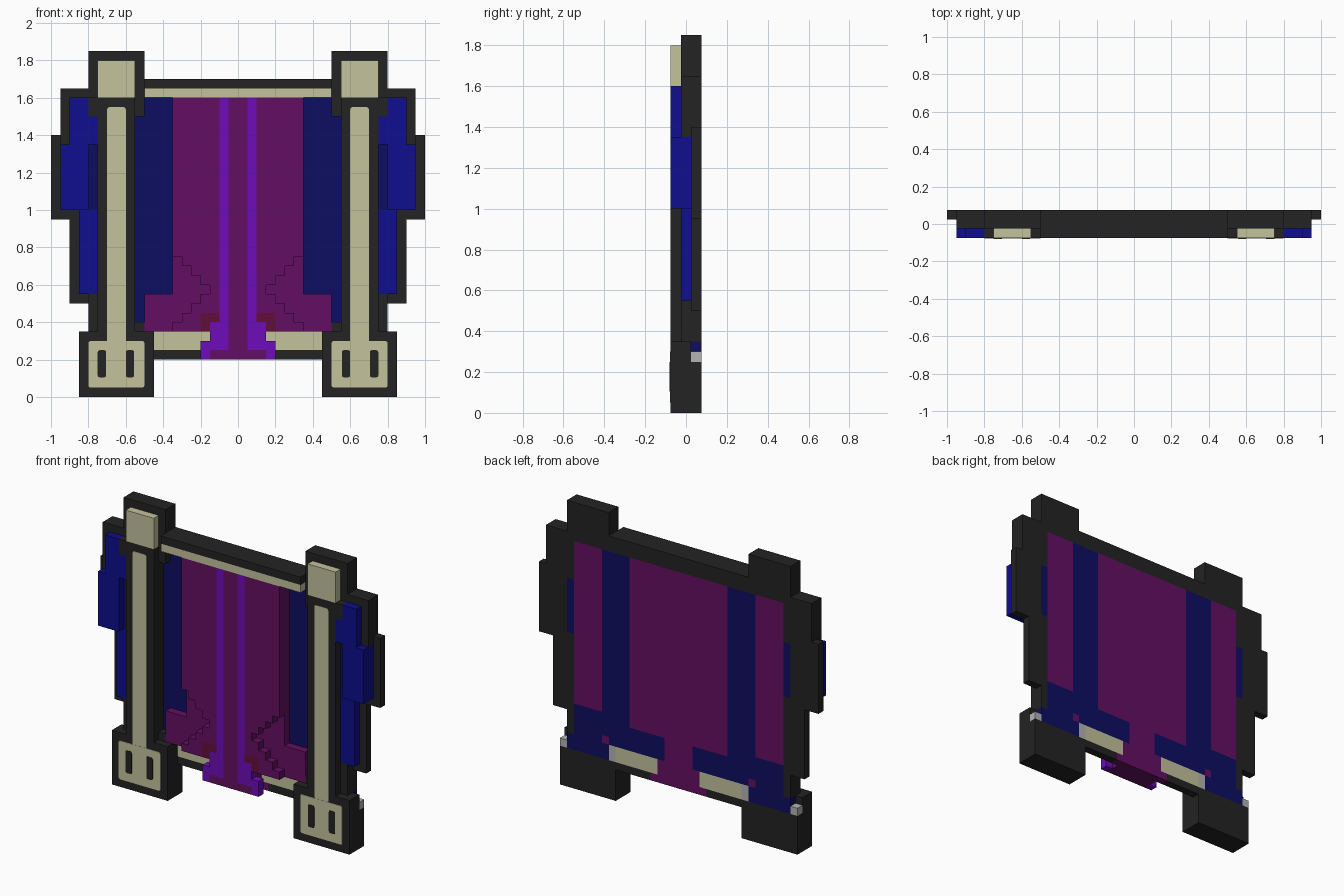
import bpy, bmesh

if "Cube" in bpy.data.objects:
    bpy.data.objects.remove(bpy.data.objects["Cube"], do_unlink=True)


def srgb(h):
    out = []
    for i in (0, 2, 4):
        c = int(h[i:i + 2], 16) / 255
        out.append(c / 12.92 if c <= 0.04045 else ((c + 0.055) / 1.055) ** 2.4)
    return (*out, 1.0)


def material(name, h):
    m = bpy.data.materials.new(name)
    m.use_nodes = True
    m.diffuse_color = srgb(h)
    bsdf = next(n for n in m.node_tree.nodes if n.type == 'BSDF_PRINCIPLED')
    bsdf.inputs["Base Color"].default_value = srgb(h)
    return m


BLACK = material("charcoal", "232323")
CREAM = material("cream", "C4C29C")
BLUE = material("royal blue", "0E0E8E")
NAVY = material("navy", "0D0D62")
PLUM = material("plum", "640F63")
VIOLET = material("violet", "6D0CB8")
RED = material("dark red", "640D38")
GREY = material("light grey", "B4B4B4")

FRONT, MID, BACK, END = -0.075, -0.025, 0.025, 0.075


def part(name, mat, boxes, rounded=0.0):
    """Boxes (x0, x1, y0, y1, z0, z1) on the +x side, mirrored to -x."""
    bm = bmesh.new()
    for x0, x1, y0, y1, z0, z1 in boxes:
        verts = bmesh.ops.create_cube(bm, size=1)["verts"]
        for v in verts:
            v.co = ((x0 + x1) / 2 + v.co.x * (x1 - x0),
                    (y0 + y1) / 2 + v.co.y * (y1 - y0),
                    (z0 + z1) / 2 + v.co.z * (z1 - z0))
    if rounded:
        edges = [e for e in bm.edges
                 if abs(e.verts[0].co.x - e.verts[1].co.x) < 1e-5
                 and abs(e.verts[0].co.z - e.verts[1].co.z) < 1e-5]
        bmesh.ops.bevel(bm, geom=edges, offset=rounded, segments=2,
                        affect='EDGES', profile=0.5)
    # Drop the faces on the mirror plane
    seam = [f for f in bm.faces if all(abs(v.co.x) < 1e-5 for v in f.verts)]
    bmesh.ops.delete(bm, geom=seam, context='FACES_ONLY')
    me = bpy.data.meshes.new(name)
    bm.to_mesh(me)
    bm.free()
    me.materials.append(mat)
    ob = bpy.data.objects.new(name, me)
    bpy.context.collection.objects.link(ob)
    mod = ob.modifiers.new("mirror", 'MIRROR')
    mod.use_axis[0] = True
    return ob


# Pillars, their bases and cap backings
part("pillars", BLACK, [(0.55, 0.75, FRONT, BACK, 0.35, 1.6)])
part("pillar_bases", BLACK, [(0.45, 0.85, FRONT, BACK, 0, 0.35),
                             (0.45, 0.85, BACK, END, 0, 0.25)])
part("cap_backings", BLACK, [(0.5, 0.8, MID, END, 1.6, 1.85),
                             (0.5, 0.55, MID, BACK, 1.5, 1.6),
                             (0.75, 0.8, MID, BACK, 1.5, 1.6),
                             (0.75, 0.8, FRONT, MID, 1.5, 1.6)])
part("pillar_caps", CREAM, [(0.55, 0.75, FRONT, MID, 1.6, 1.8)])

# Inlaid cream plates with dark slots
part("pillar_inlays", CREAM, [(0.6, 0.7, FRONT - 0.002, FRONT, 0.28, 1.55)], 0.012)
part("base_inlays", CREAM, [(0.5, 0.8, FRONT - 0.003, FRONT, 0.05, 0.3)], 0.012)
part("base_slots", BLACK, [(x, x + 0.045, FRONT - 0.005, FRONT, 0.105, 0.25)
                           for x in (0.555, 0.705)], 0.01)

# Top and bottom beams
part("top_beam", BLACK, [(0, 0.5, FRONT, END, 1.65, 1.7),
                         (0, 0.5, MID, END, 1.6, 1.65)])
part("top_beam_trim", CREAM, [(0, 0.5, FRONT, MID, 1.6, 1.65)])
part("bottom_beam", BLACK, [(0.2, 0.45, BACK, END, 0.2, 0.25),
                            (0.5, 0.55, MID, BACK, 0.35, 0.4)])
part("bottom_beam_trim", CREAM, [(0.15, 0.45, BACK, END, 0.25, 0.35)])
part("beam_end_fittings", GREY, [(0.45, 0.5, BACK, END, 0.25, 0.35),
                                 (0.8, 0.85, BACK, END, 0.25, 0.3)])

# Side wings: dark backing with blue plates
part("wing_frames", BLACK, [(0.75, 0.95, BACK, END, 1.4, 1.65),
                            (0.8, 1.0, BACK, END, 1.0, 1.4),
                            (0.75, 0.8, BACK, END, 1.35, 1.4),
                            (0.75, 1.0, BACK, END, 0.95, 1.0),
                            (0.75, 0.9, BACK, END, 0.5, 0.95),
                            (0.75, 0.8, BACK, END, 0.35, 0.5),
                            (0.75, 0.8, MID, BACK, 0.35, 0.55),
                            (0.75, 0.95, MID, BACK, 1.35, 1.65)])
part("wing_plates", BLUE, [(0.8, 0.95, FRONT, BACK, 1.0, 1.35),
                           (0.75, 0.9, FRONT, MID, 1.35, 1.5),
                           (0.8, 0.9, FRONT, MID, 1.5, 1.6),
                           (0.75, 0.85, MID, BACK, 0.55, 1.0)])
part("wing_cores", NAVY, [(0.75, 0.8, MID, END, 1.0, 1.35)])

# Back sheet: navy bands and plum fields
part("navy_bands", NAVY, [(0.35, 0.55, BACK, END, 0.5, 1.6),
                          (0.1, 0.5, BACK, END, 0.35, 0.5),
                          (0.5, 0.55, BACK, END, 0.4, 0.5),
                          (0.55, 0.75, BACK, END, 0.25, 0.55),
                          (0.5, 0.55, BACK, END, 0.25, 0.35),
                          (0.75, 0.8, BACK, END, 0.25, 0.35)])
part("back_fields", PLUM, [(0, 0.35, BACK, END, 0.5, 1.6),
                           (0.55, 0.75, BACK, END, 0.55, 1.6),
                           (0, 0.1, BACK, END, 0.35, 0.5),
                           (0, 0.15, BACK, END, 0.25, 0.35),
                           (0, 0.2, BACK, END, 0.2, 0.25),
                           (0.5, 0.55, BACK, END, 0.35, 0.4)])

# Central panel: wide foot in the middle layer
part("panel_core", PLUM, [(0, 0.35, MID, BACK, 0.55, 1.6),
                          (0, 0.5, MID, BACK, 0.35, 0.55),
                          (0, 0.15, MID, BACK, 0.2, 0.35)])

# Front layer, with a stepped waist near the bottom
rows = [(0.1, 0.35, FRONT, MID, 0.75, 1.6)]
for i in range(8):
    z = 0.35 + 0.05 * i
    edge = 0.15 + 0.05 * abs(i - 4)
    inner = 0.2 if i < 2 else 0.1
    rows.append((inner, edge, FRONT, MID, z, z + 0.05))
part("panel_front", PLUM, rows + [(0, 0.05, FRONT, MID, 0.25, 1.6),
                                  (0, 0.15, FRONT, MID, 0.2, 0.25)])
part("panel_patches", RED, [(0.1, 0.15, FRONT, MID, 0.4, 0.45),
                            (0.15, 0.2, FRONT, MID, 0.35, 0.45)])
part("panel_stripes", VIOLET, [(0.05, 0.1, FRONT, MID, 0.25, 1.6),
                               (0.1, 0.15, FRONT, MID, 0.25, 0.4),
                               (0.15, 0.2, FRONT, MID, 0.2, 0.3)])
